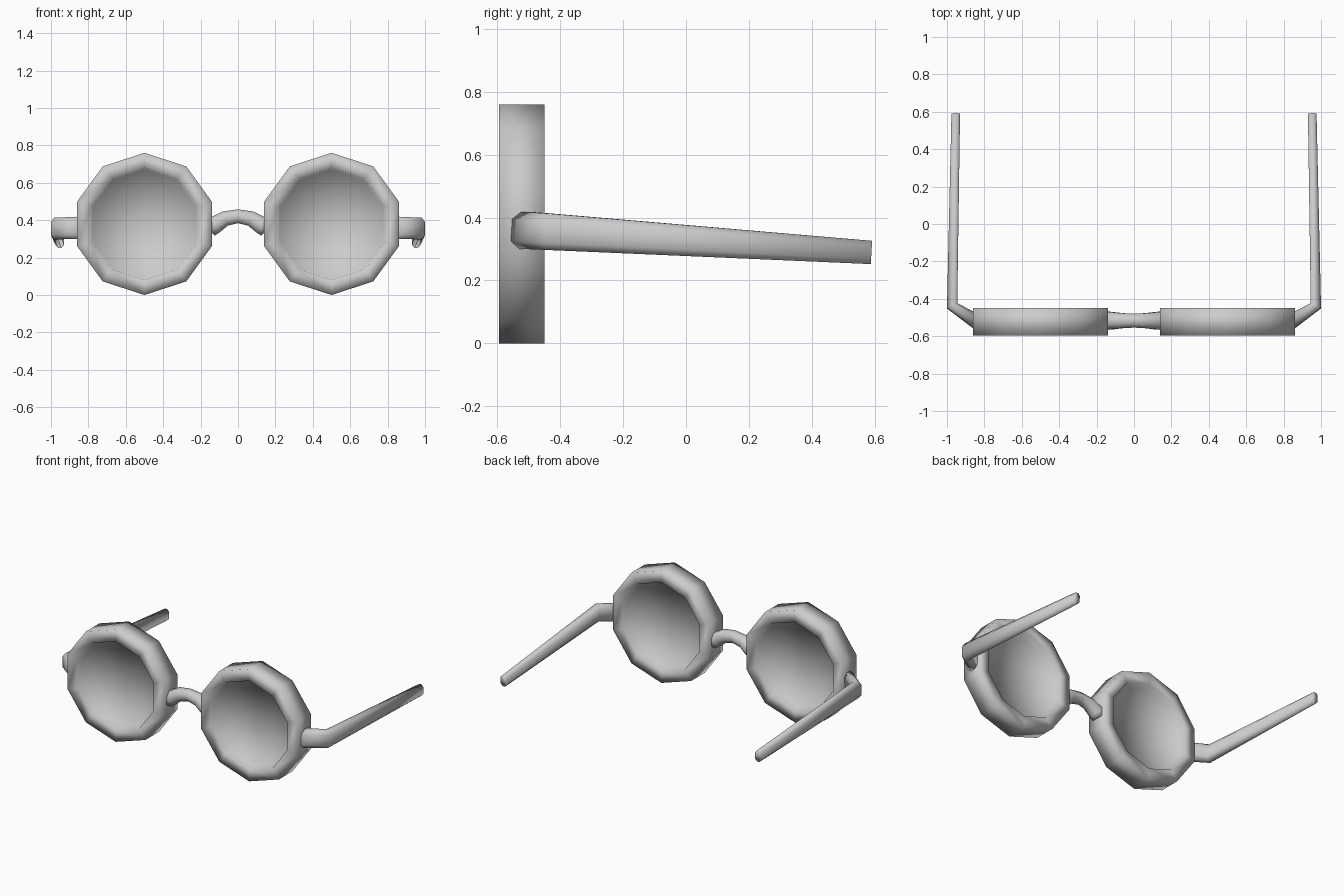
import bpy, bmesh, math
from mathutils import Vector

if "Cube" in bpy.data.objects:
    bpy.data.objects.remove(bpy.data.objects["Cube"])


def finish(bm, name):
    bmesh.ops.recalc_face_normals(bm, faces=bm.faces)
    me = bpy.data.meshes.new(name)
    bm.to_mesh(me)
    bm.free()
    me.polygons.foreach_set("use_smooth", [True] * len(me.polygons))
    ob = bpy.data.objects.new(name, me)
    bpy.context.collection.objects.link(ob)
    return ob


def loft(name, rings, cap=True, closed_fan=False):
    """Skin equal-length rings of points, closing both ends."""
    bm = bmesh.new()
    rows = [[bm.verts.new(p) for p in r] for r in rings]
    n = len(rows[0])
    for a, b in zip(rows, rows[1:]):
        for i in range(n):
            j = (i + 1) % n
            bm.faces.new((a[i], a[j], b[j], b[i]))
    for row in (rows[0], rows[-1]):
        if closed_fan:
            mid = sum((v.co for v in row), Vector()) / n
            c = bm.verts.new(mid)
            for i in range(n):
                bm.faces.new((row[i], row[(i + 1) % n], c))
        else:
            bm.faces.new(row)
    return finish(bm, name)


def section(center, u, v, profile):
    c, u, v = Vector(center), Vector(u), Vector(v)
    return [c + u * a + v * b for a, b in profile]


def ngon(n, start=0.0):
    return [(math.cos(start + 2 * math.pi * i / n), math.sin(start + 2 * math.pi * i / n))
            for i in range(n)]


DECAGON = ngon(10, math.pi / 2)
OCTAGON = ngon(8, math.pi / 8)
ARM = [(1, -.6), (1, .6), (.4, 1), (-.4, 1), (-1, .6), (-1, -.6), (-.4, -1), (.4, -1)]

for side, s in (("left", -1), ("right", 1)):
    # Ten-sided rim with a recessed lens on both faces
    steps = [(.29, -.55), (.30, -.595), (.38, -.595), (.38, -.45), (.30, -.45), (.29, -.495)]
    loft(side + "_rim_and_lens",
         [section((s * .5, y, .38), (r, 0, 0), (0, 0, r), DECAGON) for r, y in steps],
         closed_fan=True)

    # Hinge and tapering temple arm
    arm = [((.84, -.523, .36), (.02, -.033, 0), .059),
           ((.9725, -.4375, .355), (.0275, -.0125, 0), .058),
           ((.953, .59, .289), (.023, 0, 0), .037)]
    loft(side + "_temple_arm",
         [section((s * c[0], c[1], c[2]), (s * u[0], u[1], 0), (0, .06 * h, h), ARM)
          for c, u, h in arm])

# Arched nose bridge, thicker at its ends
path = [(-.16, .35, .053, 48), (-.125, .373, .051, 36), (-.07, .408, .044, 22), (0, .421, .04, 0)]
path += [(-x, z, r, -a) for x, z, r, a in reversed(path[:-1])]
rings = []
for x, z, r, a in path:
    t = math.radians(a)
    rings.append(section((x, -.517, z), (0, r, 0), (-r * math.sin(t), 0, r * math.cos(t)), OCTAGON))
loft("nose_bridge", rings)
